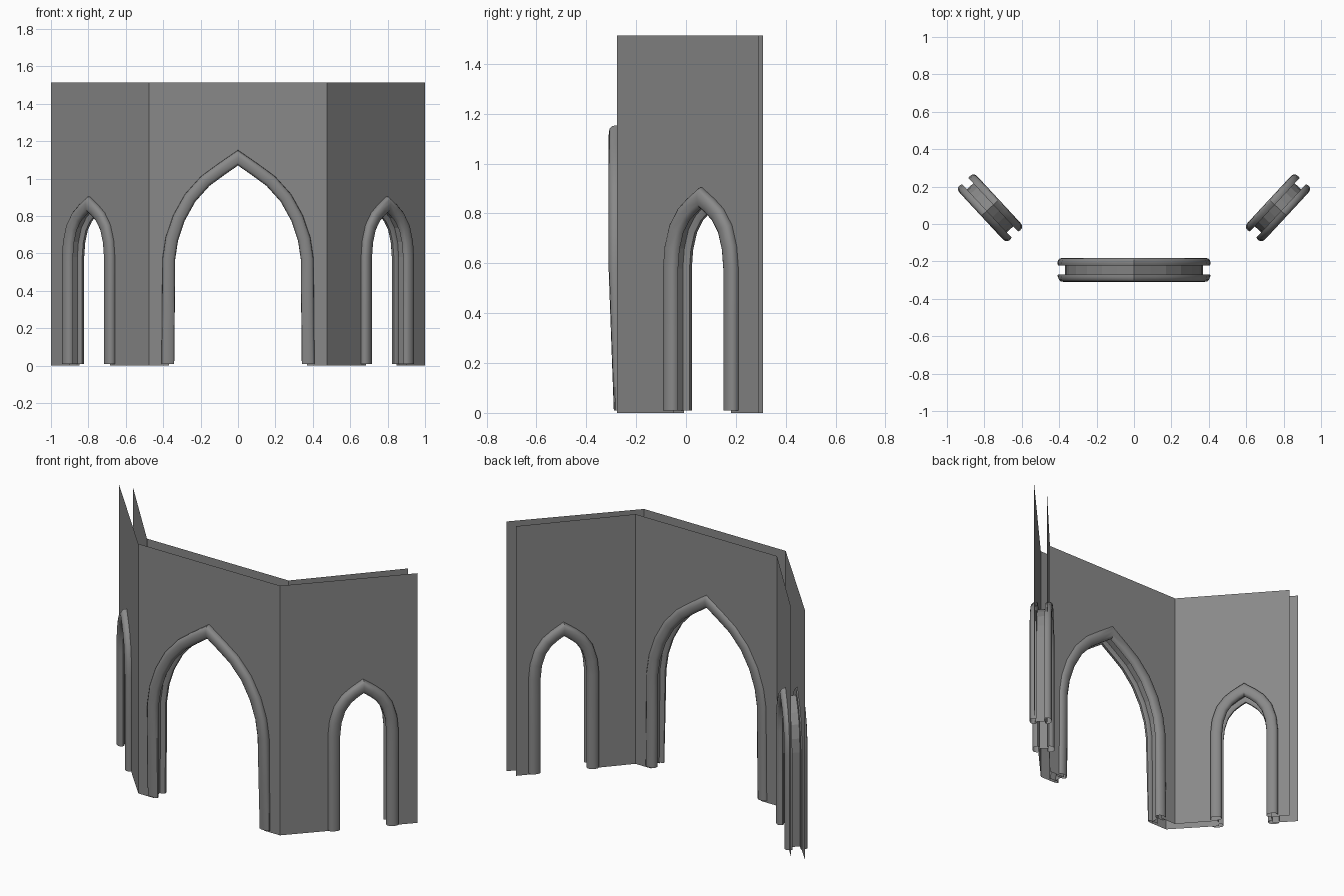
import bpy, bmesh, math
from mathutils import Vector

if "Cube" in bpy.data.objects:
    bpy.data.objects.remove(bpy.data.objects["Cube"])

H = 1.513

# Half outlines of the pointed openings (distance from centre, height)
MAIN = [(.368, 0), (.365, .3), (.363, .57), (.347, .675), (.31, .785), (.25, .893), (.17, .982), (.088, 1.042), (0, 1.103)]
SIDE = [(.157, 0), (.157, .3), (.157, .58), (.149, .66), (.126, .735), (.088, .79), (.045, .825), (0, .855)]

# Moulding section: (outward from opening edge, height above its back)
SECTION = [(.012, 0), (.038, 0), (.041, .012), (.039, .027), (.029, .038), (.010, .041),
           (-.014, .037), (-.025, .026), (-.027, .01), (-.014, 0)]

# Dark grey stone
stone = bpy.data.materials.new("dark_stone")
stone.diffuse_color = (.25, .25, .25, 1)
stone.use_nodes = True
stone.node_tree.nodes["Principled BSDF"].inputs["Base Color"].default_value = stone.diffuse_color


def full(half):
    return [(-x, z) for x, z in half] + [(x, z) for x, z in reversed(half[:-1])]


def frame(origin, angle):
    t = Vector((math.cos(angle), math.sin(angle), 0))
    n = Vector((-t.y, t.x, 0))
    o = Vector((*origin, 0))
    return lambda s, d, z: o + t * s + n * d + Vector((0, 0, z))


def make(name, bm, smooth=False, mirror=False):
    me = bpy.data.meshes.new(name)
    bm.to_mesh(me)
    bm.free()
    me.materials.append(stone)
    ob = bpy.data.objects.new(name, me)
    bpy.context.collection.objects.link(ob)
    if mirror:
        ob.modifiers.new("mirror", 'MIRROR').use_mirror_merge = False
    if smooth:
        bpy.ops.object.select_all(action='DESELECT')
        ob.select_set(True)
        bpy.context.view_layer.objects.active = ob
        bpy.ops.object.shade_smooth_by_angle(angle=math.radians(40))
    return ob


def sheet(name, at, path, s0, d0, s1, d1, mirror):
    # Flat wall sheet with an arched notch, as vertical strips
    bm = bmesh.new()
    quads = [[(s0, 0), path[0], (path[0][0], H), (s0, H)],
             [path[-1], (s1, 0), (s1, H), (path[-1][0], H)]]
    for a, b in zip(path, path[1:]):
        if abs(a[0] - b[0]) > 1e-5:
            quads.append([a, b, (b[0], H), (a[0], H)])
    for pts in quads:
        bm.faces.new([bm.verts.new(at(s, d0 + (d1 - d0) * (s - s0) / (s1 - s0), z)) for s, z in pts])
    bmesh.ops.remove_doubles(bm, verts=bm.verts, dist=1e-5)
    make(name, bm, mirror=mirror)


def normals(path):
    # Mitred outward normals along the opening outline
    p = [Vector(q) for q in path]
    seg = [(b - a).normalized() for a, b in zip(p, p[1:])]
    seg = [Vector((-d.y, d.x)) for d in seg]
    out = [seg[0]]
    for a, b in zip(seg, seg[1:]):
        m = (a + b).normalized()
        out.append(m / m.dot(a))
    return out + [seg[-1]]


def moulding(name, at, path, back, sign, taper, mirror):
    bm = bmesh.new()
    rings = []
    for (s, z), n in zip(path, normals(path)):
        k = 1 - taper * max(0, 1 - z / .57)
        rings.append([bm.verts.new(at(s + n.x * u, back + sign * v * k, max(.01, z + n.y * u)))
                      for u, v in SECTION])
    for a, b in zip(rings, rings[1:]):
        for i in range(len(SECTION)):
            j = (i + 1) % len(SECTION)
            bm.faces.new((a[i], a[j], b[j], b[i]))
    bmesh.ops.recalc_face_normals(bm, faces=bm.faces)
    make(name, bm, True, mirror)


def reveal(name, at, path, d0, d1, mirror):
    bm = bmesh.new()
    rows = [[bm.verts.new(at(s, d, max(z, .01))) for s, z in path] for d in (d0, d1)]
    for i in range(len(path) - 1):
        bm.faces.new((rows[0][i], rows[0][i + 1], rows[1][i + 1], rows[1][i]))
    make(name, bm, False, mirror)


def bay(name, at, half, outer, inner, taper, mirror=False):
    path = full(half)
    sheet(name + "_outer_wall", at, path, *outer, mirror)
    sheet(name + "_inner_wall", at, path, *inner, mirror)
    moulding(name + "_outer_moulding", at, path, .007, -1, taper, mirror)
    moulding(name + "_inner_moulding", at, path, .054, 1, 0, mirror)
    reveal(name + "_arch_reveal", at, path, 0, .06, mirror)


# Front bay
bay("front", frame((0, -.276), 0), MAIN, (-.475, 0, .475, 0), (-.475, .082, .475, .082), .5)

# Angled side bays, mirrored across x
ang = math.atan2(.566, .525)
L = math.hypot(.525, .566)
C = .466
at = frame((.475 + C * math.cos(ang), -.276 + C * math.sin(ang)), ang)
bay("side", at, SIDE, (-C, 0, L - C, 0), (.06 - C, .056, .733 - C, .071), 0, True)
